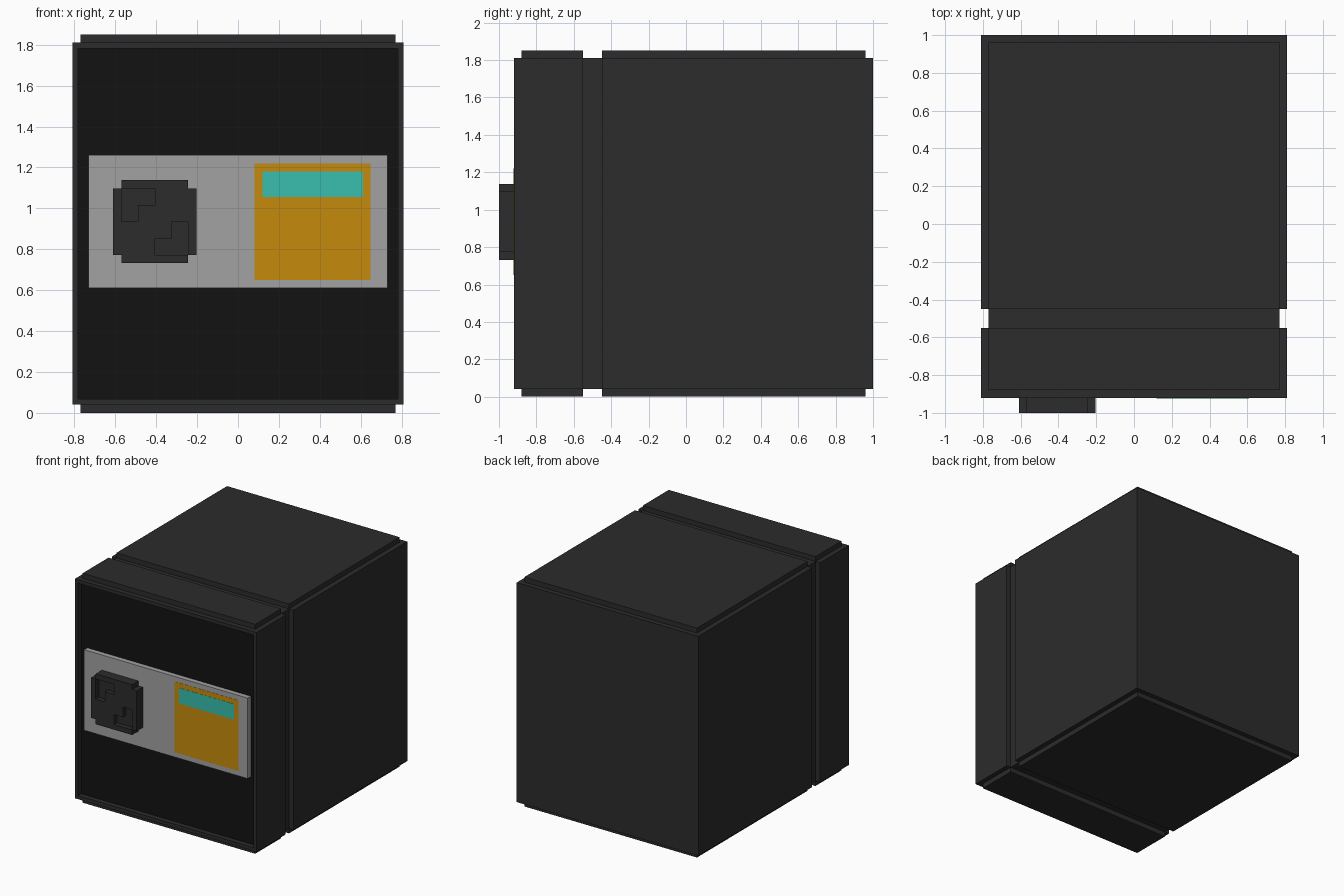
import bpy, bmesh
from mathutils import Vector

if "Cube" in bpy.data.objects:
    bpy.data.objects.remove(bpy.data.objects["Cube"])


def material(name, rgb):
    m = bpy.data.materials.new(name)
    m.diffuse_color = (*rgb, 1)
    m.use_nodes = True
    m.node_tree.nodes["Principled BSDF"].inputs["Base Color"].default_value = m.diffuse_color
    return m


DARK = material("charcoal", (0.025, 0.025, 0.025))
BLACK = material("black", (0.006, 0.006, 0.006))
GREY = material("light_grey", (0.36, 0.36, 0.36))
ORANGE = material("orange", (0.56, 0.26, 0.004))
TEAL = material("teal", (0.04, 0.52, 0.43))


def finish(name, bm, *mats):
    bmesh.ops.recalc_face_normals(bm, faces=bm.faces)
    me = bpy.data.meshes.new(name)
    bm.to_mesh(me)
    bm.free()
    for m in mats:
        me.materials.append(m)
    ob = bpy.data.objects.new(name, me)
    bpy.context.collection.objects.link(ob)
    return ob


def box_bm(x, y, z):
    bm = bmesh.new()
    bmesh.ops.create_cube(bm, size=1)
    for v in bm.verts:
        v.co = [r[0] if c < 0 else r[1] for c, r in zip(v.co, (x, y, z))]
    return bm


def box(name, x, y, z, mat):
    return finish(name, box_bm(x, y, z), mat)


W, INNER = (-0.81, 0.81), (-0.77, 0.77)
LOW, HIGH = 0.04, 1.81

# Rear housing and the narrower core that forms the seam groove
box("rear_housing", W, (-0.45, 1.0), (LOW, HIGH), DARK)
box("seam_core", INNER, (-0.55, -0.45), (LOW, HIGH), DARK)

# Front housing with a framed, recessed black panel
bm = box_bm(W, (-0.92, -0.55), (LOW, HIGH))
bm.normal_update()
front = min(bm.faces, key=lambda f: f.calc_center_median().y)
bmesh.ops.inset_region(bm, faces=[front], thickness=0.04)
ext = bmesh.ops.extrude_discrete_faces(bm, faces=[front])
panel = ext["faces"][0]
panel.material_index = 1
bmesh.ops.translate(bm, verts=panel.verts, vec=(0, 0.04, 0))
finish("front_housing", bm, DARK, BLACK)

# Stepped slabs on the top and bottom, interrupted by the groove
for side, z in (("top", (HIGH, 1.85)), ("bottom", (0, LOW))):
    box(f"{side}_slab_front", INNER, (-0.88, -0.55), z, DARK)
    box(f"{side}_slab_rear", INNER, (-0.45, 0.96), z, DARK)

# Control plate with the orange display and its teal strip
box("control_plate", (-0.73, 0.73), (-0.92, -0.88), (0.61, 1.26), GREY)
box("display", (0.08, 0.648), (-0.9215, -0.92), (0.65, 1.22), ORANGE)
box("display_strip", (0.12, 0.61), (-0.923, -0.9215), (1.055, 1.18), TEAL)

# Dial: stepped block whose height map (in layers) carries two L-shaped recesses
rows = ["0222222220"] + ["2111122222"] * 2 + ["2112222222"] * 2
rows += [r[::-1] for r in reversed(rows)]          # half-turn symmetry
cells = {(i, k, 9 - j) for j, r in enumerate(rows)
         for i, h in enumerate(r) for k in range(int(h))}
ORIGIN, STEP = Vector((-0.61, -0.92, 0.732)), Vector((0.0406, -0.04, 0.0406))
bm = bmesh.new()
for c in cells:
    for axis in range(3):
        for s in (0, 1):
            near = list(c)
            near[axis] += 2 * s - 1
            if tuple(near) in cells:
                continue
            quad = []
            for a, b in ((0, 0), (1, 0), (1, 1), (0, 1)):
                p = list(c)
                p[axis] += s
                p[(axis + 1) % 3] += a
                p[(axis + 2) % 3] += b
                quad.append(bm.verts.new([o + t * q for o, t, q in zip(ORIGIN, STEP, p)]))
            bm.faces.new(quad if s == 0 else quad[::-1])
bmesh.ops.remove_doubles(bm, verts=bm.verts, dist=0.001)
finish("dial", bm, DARK)
